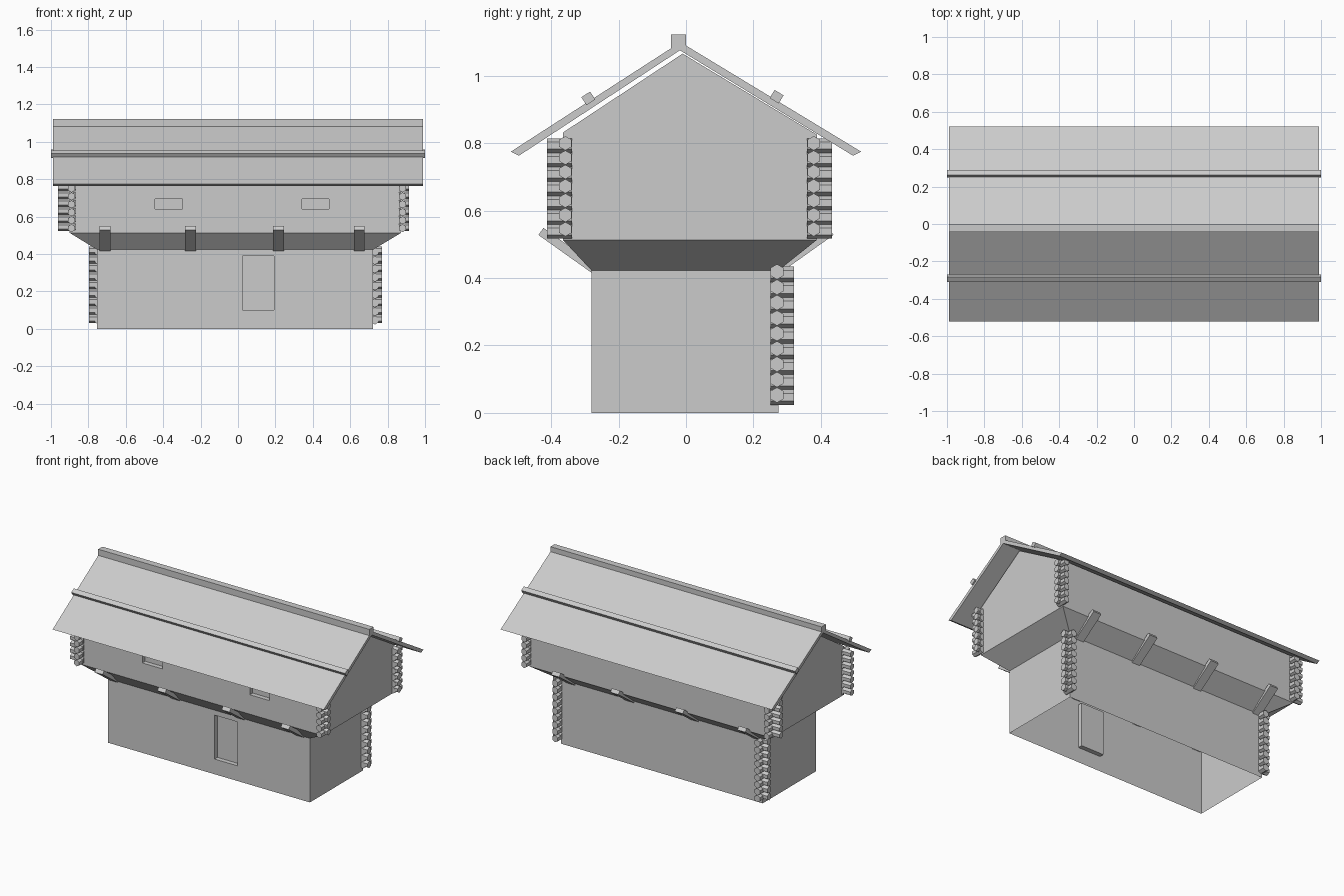
import bpy, bmesh, math
from mathutils import Vector, Matrix

if "Cube" in bpy.data.objects:
    bpy.data.objects.remove(bpy.data.objects["Cube"])


def new_object(name, bm):
    bmesh.ops.recalc_face_normals(bm, faces=bm.faces)
    mesh = bpy.data.meshes.new(name)
    bm.to_mesh(mesh)
    bm.free()
    ob = bpy.data.objects.new(name, mesh)
    bpy.context.collection.objects.link(ob)
    return ob


def add_prism(bm, profile, a, b, axis="x"):
    """Extrude a closed 2D profile along x (profile = y,z) or y (profile = x,z)."""
    def pt(p, t):
        return (t, p[0], p[1]) if axis == "x" else (p[0], t, p[1])
    ends = [[bm.verts.new(pt(p, t)) for p in profile] for t in (a, b)]
    n = len(profile)
    for ring in ends:
        bm.faces.new(ring)
    for i in range(n):
        j = (i + 1) % n
        bm.faces.new((ends[0][i], ends[0][j], ends[1][j], ends[1][i]))


def prism(name, profile, a, b):
    bm = bmesh.new()
    add_prism(bm, profile, a, b)
    return new_object(name, bm)


def rect(x0, x1, y0, y1):
    return [(x0, y0), (x1, y0), (x1, y1), (x0, y1)]


# Body shell: narrow lower storey, flared joint, wide upper storey, gable top
LOW = (-0.753, 0.722, -0.281, 0.275)
UP = (-0.90, 0.872, -0.365, 0.388)
bm = bmesh.new()
rings = []
for box, zf, zb in ((LOW, 0, 0), (LOW, 0.423, 0.423), (UP, 0.513, 0.513), (UP, 0.832, 0.826)):
    rings.append([bm.verts.new((x, y, zf if y < 0 else zb)) for x, y in rect(*box)])
bm.faces.new(rings[0])
for lo, hi in zip(rings, rings[1:]):
    for i in range(4):
        j = (i + 1) % 4
        bm.faces.new((lo[i], lo[j], hi[j], hi[i]))
t = rings[-1]
rl, rr = (bm.verts.new((x, -0.01, 1.066)) for x in UP[:2])
for f in ((t[0], t[1], rr, rl), (t[2], t[3], rl, rr), (t[1], t[2], rr), (t[3], t[0], rl)):
    bm.faces.new(f)
body = new_object("walls", bm)

# Recessed door and two window slots in the front
bm = bmesh.new()
for x0, x1, z0, z1, y in ((0.025, 0.192, 0.10, 0.39, LOW[2]),
                          (-0.443, -0.296, 0.641, 0.694, UP[2]),
                          (0.342, 0.487, 0.641, 0.694, UP[2])):
    add_prism(bm, rect(x0, x1, z0, z1), y - 0.03, y + 0.03, "y")
cutter = new_object("opening_cutter", bm)
cutter.hide_render = True
mod = body.modifiers.new("openings", "BOOLEAN")
mod.operation = "DIFFERENCE"
mod.solver = "EXACT"
mod.object = cutter
bpy.context.view_layer.objects.active = body
bpy.ops.object.modifier_apply(modifier=mod.name)
bpy.data.objects.remove(cutter)

# Leave the underside of the walls open
bm = bmesh.new()
bm.from_mesh(body.data)
floor = [f for f in bm.faces if all(v.co.z < 1e-4 for v in f.verts)]
bmesh.ops.delete(bm, geom=floor, context="FACES_ONLY")
bm.to_mesh(body.data)
bm.free()

# Roof, ridge beam and the weight poles lying on each slope
prism("roof", [(-0.52, 0.775), (-0.035, 1.088), (0, 1.09), (0.52, 0.775),
               (0.496, 0.763), (-0.018, 1.076), (-0.496, 0.763)], -0.99, 0.99)
prism("ridge_beam", rect(-0.044, 0.0, 1.075, 1.123), -0.99, 0.99)
for name, y, z, ang in (("front_roof_pole", -0.291, 0.935, 33),
                        ("back_roof_pole", 0.27, 0.94, -31)):
    c, s = math.cos(math.radians(ang)), math.sin(math.radians(ang))
    prof = [(y + u * c - v * s, z + u * s + v * c) for u, v in rect(-0.0155, 0.0155, -0.016, 0.012)]
    prism(name, prof, -1.0, 1.0)


# Crossing hexagonal log ends at the corners
def hexagon(c, z, r):
    return [(c + r * math.sin(k * math.pi / 3), z + r * math.cos(k * math.pi / 3)) for k in range(6)]


def log_corner(name, cx, cy, end_x, end_y, z0, pitch, count):
    bm = bmesh.new()
    sx, sy = math.copysign(0.02, cx), math.copysign(0.02, cy)
    r = pitch / 2
    for i in range(count):
        z = z0 + i * pitch
        add_prism(bm, hexagon(cy, z, r), cx - sx, end_x, "x")
        add_prism(bm, hexagon(cx, z - 0.007, r), cy - sy, end_y, "y")
    new_object(name, bm)


for side, cx, ex, lx, lex in (("left", -0.89, -0.962, -0.745, -0.797),
                              ("right", 0.88, 0.914, 0.732, 0.77)):
    log_corner("upper_front_%s_logs" % side, cx, -0.358, ex, -0.412, 0.545, 0.0425, 7)
    log_corner("upper_back_%s_logs" % side, cx, 0.379, ex, 0.433, 0.545, 0.0425, 7)
    log_corner("lower_back_%s_logs" % side, lx, 0.27, lex, 0.321, 0.053, 0.0457, 9)

# Slanted brackets under the overhang, front and back
bracket = [(0.275, 0.412), (0.438, 0.528), (0.423, 0.549), (0.26, 0.433)]
for name, s, shift in (("front", -1, 0), ("back", 1, 0.0)):
    for i, x in enumerate((-0.711, -0.254, 0.216, 0.648)):
        prism("%s_bracket_%d" % (name, i + 1), [(s * y + shift, z) for y, z in bracket],
              x - 0.029, x + 0.029)
